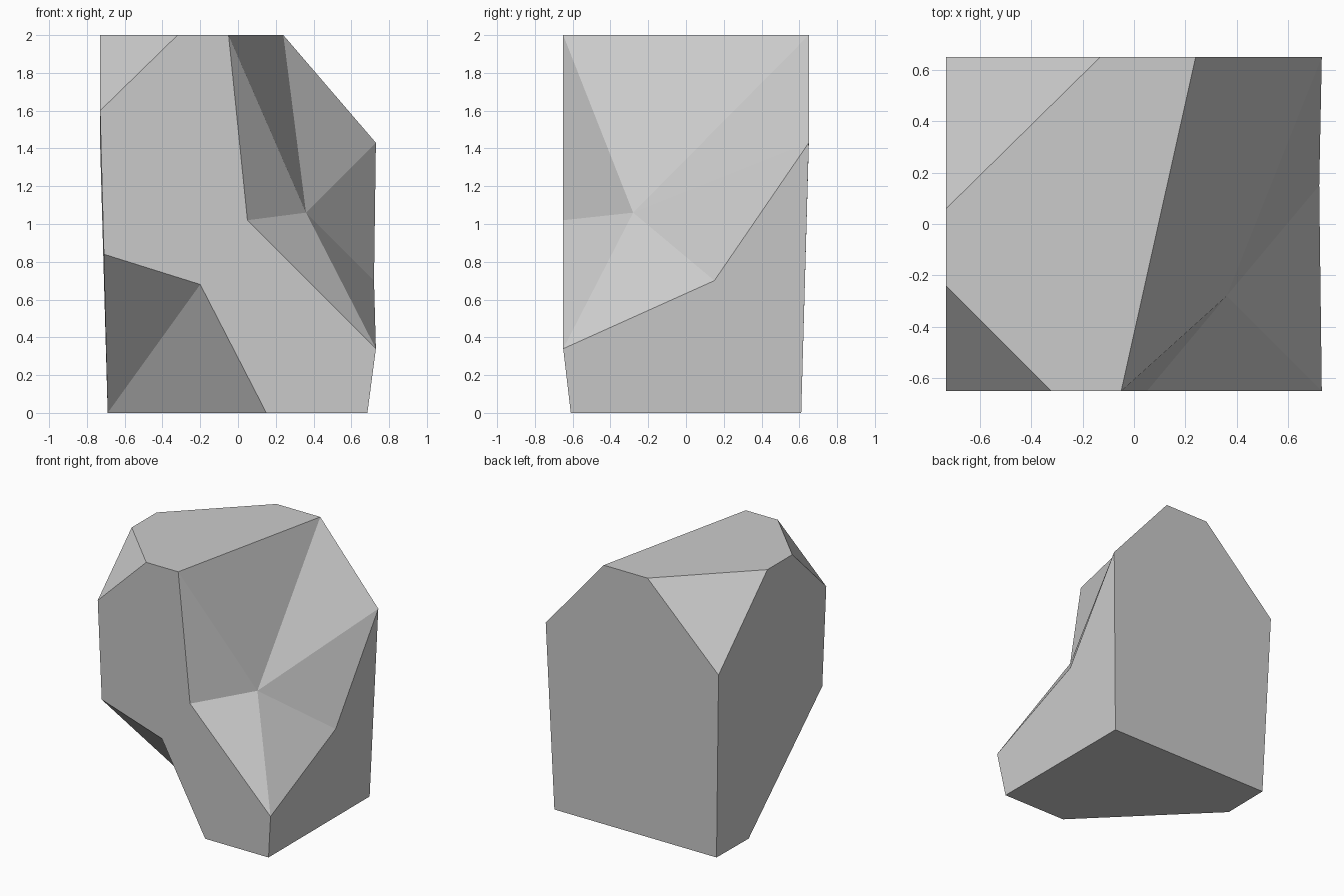
import bpy, bmesh

if "Cube" in bpy.data.objects:
    bpy.data.objects.remove(bpy.data.objects["Cube"])

# Corner points of the boulder: a slightly tapered block with chipped corners
P = dict(
    # rim of the flat top, anticlockwise from the front
    t1=(-.32, -.65, 2), t2=(-.05, -.65, 2), t3=(.24, .65, 2),
    t4=(-.13, .65, 2), t5=(-.73, .06, 2), t6=(-.73, -.24, 2),
    # rim of the flat base
    b1=(.15, -.61, 0), b2=(.685, -.61, 0), b3=(.685, .61, 0),
    b4=(-.685, .61, 0), b5=(-.69, .23, 0),
    # chipped top corners on the left
    front_chip=(-.73, -.65, 1.6), back_chip=(-.73, .65, 1.42),
    # undercut at the front left
    u1=(-.71, -.63, .84), u2=(-.2, -.633, .68),
    # large dent at the front right
    d1=(.05, -.65, 1.02), d2=(.73, -.65, .34),
    d3=(.72, .15, .7), d4=(.73, .65, 1.43), dent=(.36, -.28, 1.06),
)

bm = bmesh.new()
V = {name: bm.verts.new(co) for name, co in P.items()}


def face(names):
    bm.faces.new([V[n] for n in names.split()])


def fan(centre, rim):
    """Triangles from one centre point to an open or closed rim."""
    rim = rim.split()
    for a, b in zip(rim, rim[1:]):
        face(f"{centre} {a} {b}")


# Flat top and base
face("t1 t2 t3 t4 t5 t6")
face("b5 b4 b3 b2 b1")
# Chipped corners
face("front_chip t1 t6")
face("back_chip t5 t4")
# Walls: front, right, back, left
face("front_chip u1 u2 b1 b2 d2 d1 t2 t1")
face("d2 b2 b3 d4 d3")
face("t3 d4 b3 b4 back_chip t4")
face("t5 back_chip b4 b5 u1 front_chip t6")
# Undercut and dent
fan("u2", "u1 b5 b1")
fan("dent", "t2 d1 d2 d3 d4 t3 t2")

bmesh.ops.recalc_face_normals(bm, faces=bm.faces)
mesh = bpy.data.meshes.new("boulder")
bm.to_mesh(mesh)
bm.free()

# Single stone colour
stone = bpy.data.materials.new("stone_grey")
stone.diffuse_color = (.6, .6, .6, 1)
stone.use_nodes = True
stone.node_tree.nodes["Principled BSDF"].inputs["Base Color"].default_value = stone.diffuse_color
mesh.materials.append(stone)

boulder = bpy.data.objects.new("boulder", mesh)
bpy.context.collection.objects.link(boulder)
